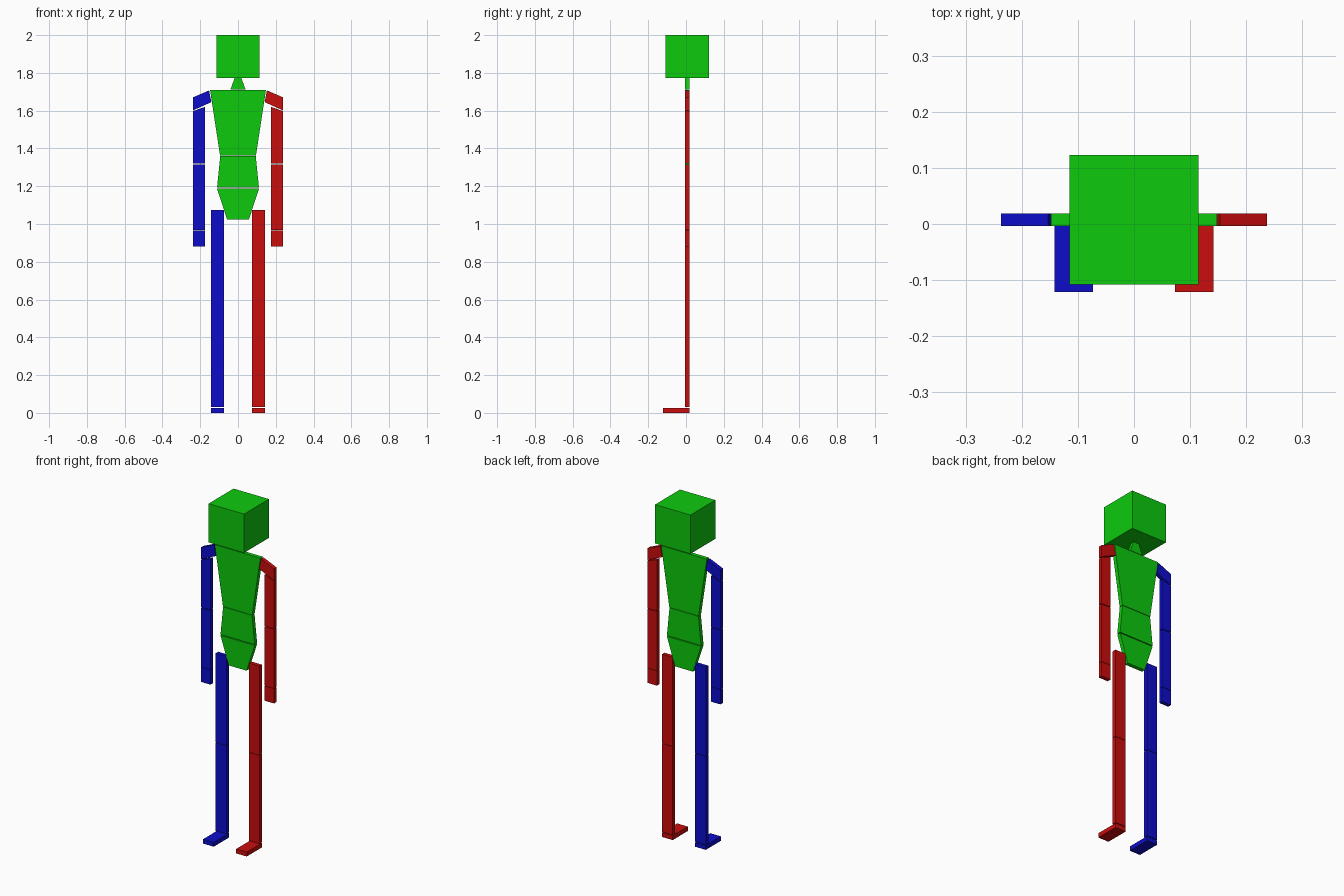
import bpy
import bmesh

if "Cube" in bpy.data.objects:
    bpy.data.objects.remove(bpy.data.objects["Cube"])

BACK, FRONT = 0.019, -0.004   # thickness of the flat body parts


def material(name, rgb):
    m = bpy.data.materials.new(name)
    m.diffuse_color = (*rgb, 1)
    m.use_nodes = True
    m.node_tree.nodes["Principled BSDF"].inputs["Base Color"].default_value = m.diffuse_color
    return m


GREEN = material("green", (0.004, 0.59, 0.004))
RED = material("red", (0.59, 0.004, 0.004))
BLUE = material("blue", (0.004, 0.004, 0.59))


def plate(name, outline, mat, y0=FRONT, y1=BACK):
    """Extrude an (x, z) outline from y0 to y1."""
    bm = bmesh.new()
    face = bm.faces.new([bm.verts.new((x, y0, z)) for x, z in outline])
    moved = bmesh.ops.extrude_face_region(bm, geom=[face])["geom"]
    bmesh.ops.translate(bm, vec=(0, y1 - y0, 0),
                        verts=[v for v in moved if isinstance(v, bmesh.types.BMVert)])
    bmesh.ops.recalc_face_normals(bm, faces=bm.faces)
    mesh = bpy.data.meshes.new(name)
    bm.to_mesh(mesh)
    bm.free()
    mesh.materials.append(mat)
    ob = bpy.data.objects.new(name, mesh)
    bpy.context.collection.objects.link(ob)
    return ob


def taper(w_low, z_low, w_high, z_high):
    return [(-w_low, z_low), (w_low, z_low), (w_high, z_high), (-w_high, z_high)]


def bar(x0, x1, z0, z1):
    return [(x0, z0), (x1, z0), (x1, z1), (x0, z1)]


# Head, neck and trunk
plate("head", taper(0.115, 1.772, 0.115, 2.0), GREEN, -0.108, 0.123)
plate("neck", taper(0.040, 1.712, 0.018, 1.772), GREEN)
plate("chest", taper(0.095, 1.362, 0.148, 1.71), GREEN)
plate("abdomen", taper(0.111, 1.192, 0.094, 1.359), GREEN)
plate("pelvis", taper(0.058, 1.025, 0.111, 1.187), GREEN)

# Limbs, mirrored with one colour per side
AX = (0.176, 0.237)
LX = (0.073, 0.142)
limbs = {
    "shoulder": [(0.141, 1.645), (0.237, 1.602), (0.237, 1.671), (0.153, 1.707)],
    "upper_arm": [(AX[0], 1.319), (AX[1], 1.319), (AX[1], 1.597), (AX[1], 1.617), (AX[0], 1.617)],
    "forearm": bar(*AX, 0.968, 1.315),
    "hand": bar(*AX, 0.88, 0.966),
    "thigh": bar(*LX, 0.551, 1.074),
    "shin": bar(*LX, 0.030, 0.549),
    "foot": bar(*LX, 0.0, 0.026),
}
limbs["upper_arm"] = [(AX[0], 1.319), (AX[1], 1.319), (AX[1], 1.598), (AX[0], 1.62)]
for side, sign, mat in (("left", 1, RED), ("right", -1, BLUE)):
    for part, outline in limbs.items():
        plate(f"{side}_{part}", [(sign * x, z) for x, z in outline], mat,
              y0=-0.121 if part == "foot" else FRONT)
